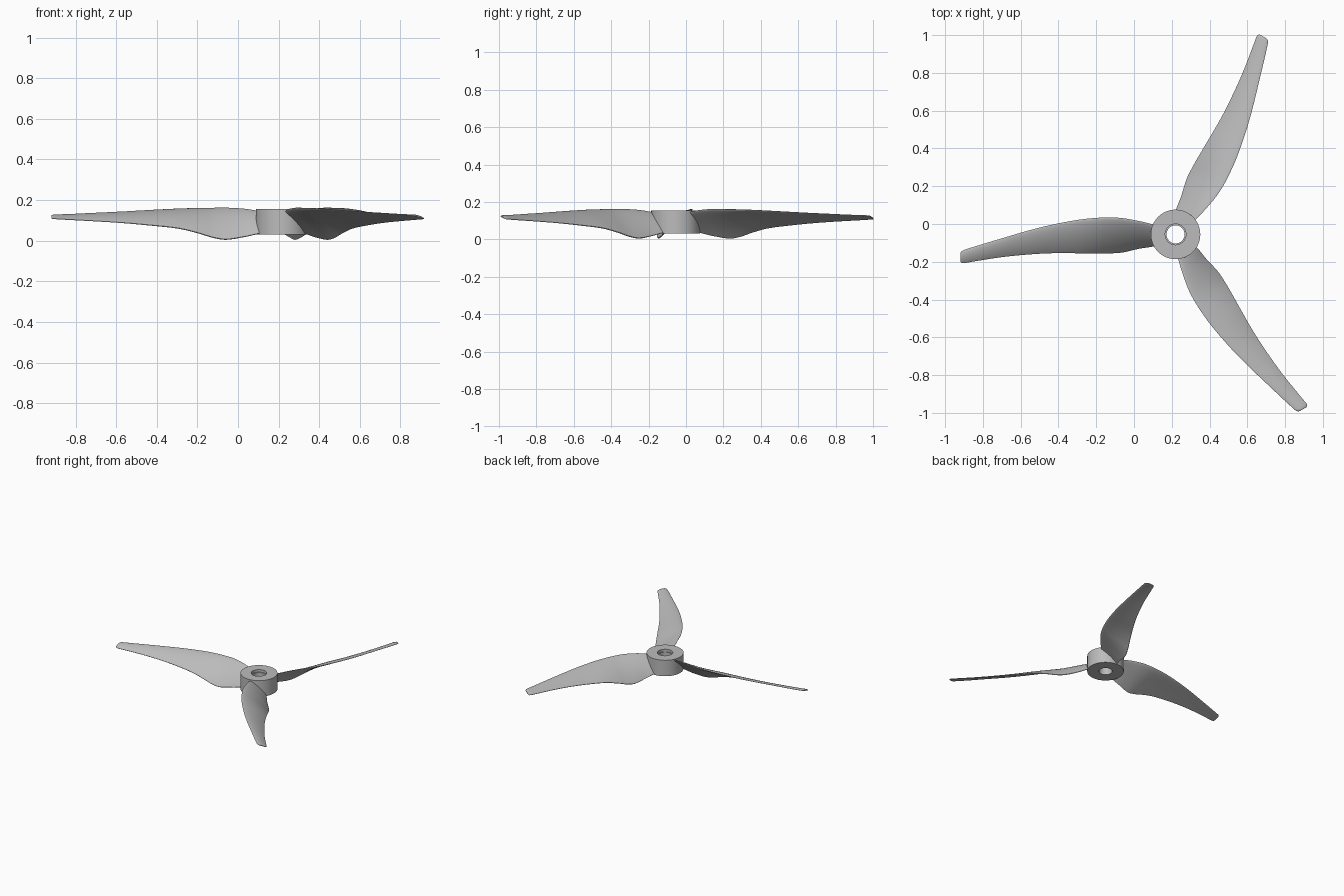
import bpy, bmesh, math
from mathutils import Matrix, Vector

if "Cube" in bpy.data.objects:
    bpy.data.objects.remove(bpy.data.objects["Cube"])

HUB = Vector((0.22, -0.055, 0))

grey = bpy.data.materials.new("light_grey_plastic")
grey.diffuse_color = (0.5, 0.5, 0.5, 1)
grey.use_nodes = True
grey.node_tree.nodes["Principled BSDF"].inputs["Base Color"].default_value = grey.diffuse_color


def finish(bm, name, angle):
    bmesh.ops.recalc_face_normals(bm, faces=bm.faces)
    mesh = bpy.data.meshes.new(name)
    bm.to_mesh(mesh)
    bm.free()
    mesh.materials.append(grey)
    obj = bpy.data.objects.new(name, mesh)
    bpy.context.collection.objects.link(obj)
    bpy.ops.object.select_all(action='DESELECT')
    obj.select_set(True)
    bpy.context.view_layer.objects.active = obj
    bpy.ops.object.shade_smooth_by_angle(angle=math.radians(angle))
    return obj


def skin(bm, rings, closed):
    """Join successive vertex rings with quads."""
    n = len(rings[0])
    count = len(rings) if closed else len(rings) - 1
    for i in range(count):
        a, b = rings[i], rings[(i + 1) % len(rings)]
        for j in range(n):
            k = (j + 1) % n
            bm.faces.new((a[j], a[k], b[k], b[j]))


# Hub: turned ring with a stepped bore
bm = bmesh.new()
profile = [(0.131, 0.03), (0.131, 0.155), (0.055, 0.155), (0.055, 0.135),
           (0.048, 0.135), (0.048, 0.03)]
SEG = 64
skin(bm, [[bm.verts.new((r * math.cos(2 * math.pi * i / SEG),
                         r * math.sin(2 * math.pi * i / SEG), z))
           for i in range(SEG)] for r, z in profile], True)
hub = finish(bm, "hub", 30)
hub.location = HUB

# Blade stations: radius, leading edge (offset, height), trailing edge (offset, height)
STATIONS = [
    (0.085, 0.045, 0.138, -0.055, 0.042),
    (0.130, 0.056, 0.148, -0.065, 0.032),
    (0.190, 0.070, 0.157, -0.074, 0.019),
    (0.280, 0.086, 0.162, -0.094, 0.006),
    (0.345, 0.090, 0.161, -0.099, 0.016),
    (0.410, 0.088, 0.160, -0.100, 0.036),
    (0.510, 0.078, 0.157, -0.099, 0.060),
    (0.655, 0.051, 0.150, -0.099, 0.076),
    (0.780, 0.020, 0.143, -0.106, 0.087),
    (0.920, -0.021, 0.136, -0.120, 0.096),
    (1.050, -0.060, 0.129, -0.140, 0.103),
    (1.120, -0.082, 0.126, -0.152, 0.107),
]


def spline(p0, p1, p2, p3, u):
    """Smooth interpolation that respects uneven station spacing."""
    h = p2[0] - p1[0]
    out = [p1[0] + h * u]
    for c in range(1, 5):
        m1 = (p2[c] - p0[c]) / (p2[0] - p0[0]) * h
        m2 = (p3[c] - p1[c]) / (p3[0] - p1[0]) * h
        out.append((2*u**3 - 3*u**2 + 1) * p1[c] + (u**3 - 2*u**2 + u) * m1
                   + (3*u**2 - 2*u**3) * p2[c] + (u**3 - u**2) * m2)
    return out


def section(bm, r, t1, z1, t0, z0, thin=1.0):
    """Cambered aerofoil ring between leading and trailing edge."""
    lead, trail = Vector((t1, z1)), Vector((t0, z0))
    chord = (lead - trail).length
    d = (lead - trail) / chord
    up = Vector((-d.y, d.x))
    thick = max(0.09 * chord, 0.011) * thin
    N = 14
    upper, lower = [], []
    for i in range(N + 1):
        s = (1 - math.cos(math.pi * i / N)) / 2      # 0 leading, 1 trailing
        half = thick * (1.32 * math.sqrt(s) * (1 - s) ** 0.9 * 0.9 + 0.12 * s)
        camber = 0.16 * chord * s * (1 - s)
        base = lead.lerp(trail, s) + up * camber
        upper.append(base + up * half)
        lower.append(base - up * half)
    pts = upper + lower[:0:-1]
    return [bm.verts.new((-r, p.x, p.y)) for p in pts]


# Three blades, the first pointing left
for n, name in enumerate(("blade_left", "blade_front", "blade_back")):
    bm = bmesh.new()
    rings = []
    last = len(STATIONS) - 1
    for i in range(last):
        quad = [STATIONS[min(max(i + k, 0), last)] for k in (-1, 0, 1, 2)]
        for u in range(4):
            rings.append(section(bm, *spline(*quad, u / 4)))
    rings.append(section(bm, *STATIONS[-1]))
    # rounded tip corners
    r, t1, z1, t0, z0 = STATIONS[-1]
    for dr, cut, thin in ((0.010, 0.03, 0.95), (0.016, 0.10, 0.8), (0.019, 0.2, 0.55)):
        dt, dz = (t1 - t0) * cut, (z1 - z0) * cut
        rings.append(section(bm, r + dr, t1 - dt - dr * 0.3, z1 - dz,
                             t0 + dt - dr * 0.15, z0 + dz, thin))
    skin(bm, rings, False)
    bm.faces.new(rings[0])
    bm.faces.new(rings[-1])
    bmesh.ops.transform(bm, verts=bm.verts,
                        matrix=Matrix.Rotation(n * 2 * math.pi / 3, 4, 'Z'))
    blade = finish(bm, name, 50)
    blade.location = HUB
